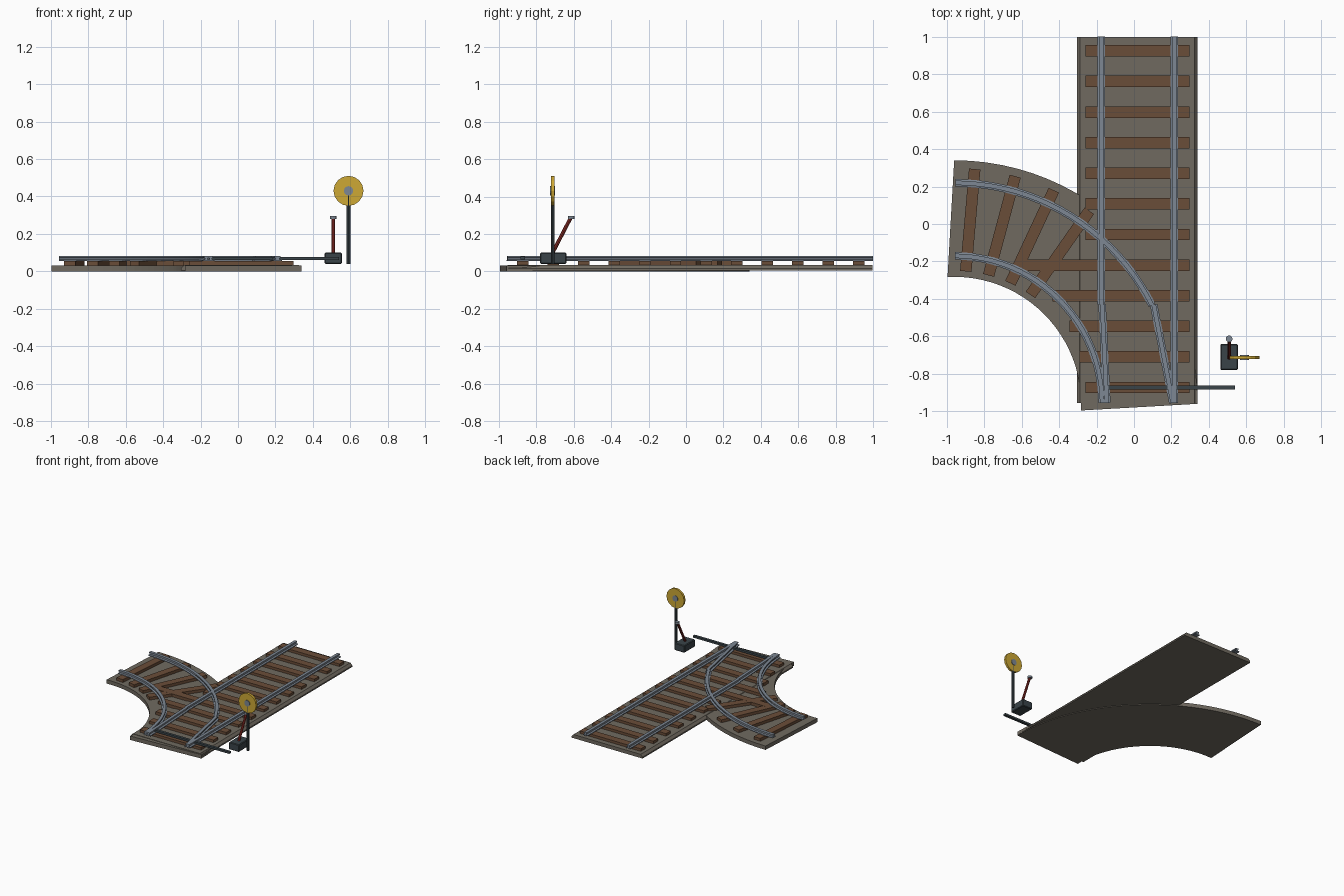
import bpy, bmesh, math
from mathutils import Vector

if "Cube" in bpy.data.objects:
    bpy.data.objects.remove(bpy.data.objects["Cube"])


def material(name, hex_code):
    srgb = [int(hex_code[i:i + 2], 16) / 255 for i in (0, 2, 4)]
    col = [c / 12.92 if c < 0.04 else ((c + 0.055) / 1.055) ** 2.4 for c in srgb] + [1]
    m = bpy.data.materials.new(name)
    m.use_nodes = True
    m.diffuse_color = col
    m.node_tree.nodes["Principled BSDF"].inputs["Base Color"].default_value = col
    return m


GRAVEL = material("gravel", "706a60")
WOOD = material("brown_wood", "6a4d38")
STEEL = material("rail_steel", "7d8793")
IRON = material("dark_iron", "3a4449")
YELLOW = material("signal_yellow", "cda835")
RED = material("lever_red", "8c2d27")

CENTRE = Vector((-0.96, -0.96, 0))   # centre of the curved branch
GAUGE = (0.79, 1.18)                 # radii of the two curved rails


def finish(name, bm, mat):
    bmesh.ops.recalc_face_normals(bm, faces=bm.faces)
    me = bpy.data.meshes.new(name)
    bm.to_mesh(me)
    bm.free()
    me.materials.append(mat)
    ob = bpy.data.objects.new(name, me)
    bpy.context.collection.objects.link(ob)
    return ob


def polar(radius, degrees):
    a = math.radians(degrees)
    return CENTRE + Vector((math.cos(a), math.sin(a), 0)) * radius


def arc(radius, start, end, steps):
    return [polar(radius, start + (end - start) * i / steps) for i in range(steps + 1)]


def sweep(name, path, profile, mat):
    """Carry a closed (side, height) profile along a level path."""
    bm = bmesh.new()
    rings = []
    for i, p in enumerate(path):
        d = (path[min(i + 1, len(path) - 1)] - path[max(i - 1, 0)]).normalized()
        side = Vector((d.y, -d.x, 0))
        rings.append([bm.verts.new(p + side * s + Vector((0, 0, z))) for s, z in profile])
    n = len(profile)
    for a, b in zip(rings, rings[1:]):
        for j in range(n):
            k = (j + 1) % n
            bm.faces.new((a[j], a[k], b[k], b[j]))
    bm.faces.new(rings[0])
    bm.faces.new(rings[-1])
    return finish(name, bm, mat)


def box(name, centre, size, mat, turn=0):
    bm = bmesh.new()
    bmesh.ops.create_cube(bm, size=1)
    bmesh.ops.scale(bm, vec=size, verts=bm.verts)
    ob = finish(name, bm, mat)
    ob.location = centre
    ob.rotation_euler.z = math.radians(turn)
    return ob


def rod(name, start, end, radius, mat, sides=12):
    a, b = Vector(start), Vector(end)
    bm = bmesh.new()
    bmesh.ops.create_cone(bm, cap_ends=True, segments=sides, radius1=radius,
                          radius2=radius, depth=(b - a).length)
    ob = finish(name, bm, mat)
    ob.location = (a + b) / 2
    ob.rotation_euler = (b - a).to_track_quat('Z', 'Y').to_euler()
    return ob


# Gravel beds: straight one with sloped shoulders, curved one as a flat slab
shoulders = [(-0.322, 0.005), (0.322, 0.005), (0.322, 0.016), (0.305, 0.035), (-0.305, 0.035),
             (-0.322, 0.016)]
sweep("straight_bed", [Vector((0.018, -0.955, 0)), Vector((0.018, 0.998, 0))], shoulders, GRAVEL)

bm = bmesh.new()
inner = arc(0.678, -3, 93, 24)
outer = arc(1.30, 0, 90, 24)
verts = [bm.verts.new(p) for p in inner + outer[::-1]]
slab = bm.faces.new(verts)
top = bmesh.ops.extrude_face_region(bm, geom=[slab])["geom"]
bmesh.ops.translate(bm, vec=(0, 0, 0.032), verts=[v for v in top if isinstance(v, bmesh.types.BMVert)])
finish("curved_bed", bm, GRAVEL)

# Sleepers: the ones near the switch reach out under the branch
long_ends = {1: -0.29, 2: -0.345, 3: -0.435, 4: -0.6}
for i in range(12):
    left, right = long_ends.get(i, -0.258), 0.296
    box(f"straight_sleeper_{i + 1}", ((left + right) / 2, -0.873 + 0.1634 * i, 0.043),
        (right - left, 0.061, 0.026), WOOD)
for i, angle in enumerate((55, 65, 75, 85)):
    p = polar(0.984, angle)
    box(f"curved_sleeper_{i + 1}", (p.x, p.y, 0.0425), (0.548, 0.061, 0.026), WOOD, angle)

# Rails with foot, web and head
half = [(0.02, 0.055), (0.02, 0.061), (0.007, 0.064), (0.007, 0.071), (0.012, 0.073), (0.012, 0.082)]
RAIL = half + [(-s, z) for s, z in reversed(half)]


def straight_rail(name, start, end):
    sweep(name, [Vector((*start, 0)), Vector((*end, 0))], RAIL, STEEL)


straight_rail("right_straight_rail", (0.214, -0.955), (0.214, 1))
straight_rail("left_straight_rail", (-0.175, -0.43), (-0.175, 1))
straight_rail("left_switch_blade", (-0.145, -0.955), (-0.17, -0.43))
straight_rail("right_switch_blade", (0.207, -0.955), (0.105, -0.43))
sweep("inner_curved_rail", arc(GAUGE[0], 0.3, 89.7, 24), RAIL, STEEL)
sweep("outer_curved_rail", arc(GAUGE[1], 26.5, 89.7, 20), RAIL, STEEL)

# Throw bar joining the blades to the lever stand
box("throw_bar", (0.2, -0.873, 0.07), (0.68, 0.022, 0.016), IRON)

# Lever stand
stand = box("lever_stand", (0.508, -0.71, 0.07), (0.092, 0.14, 0.06), IRON)
bevel = stand.modifiers.new("soft_edges", 'BEVEL')
bevel.width = 0.005
bevel.segments = 1
rod("lever", (0.508, -0.718, 0.09), (0.508, -0.617, 0.285), 0.01, RED, 8)
rod("lever_knob", (0.508, -0.613, 0.28), (0.508, -0.613, 0.296), 0.018, STEEL)

# Signal post and round target
rod("signal_post", (0.59, -0.713, 0.04), (0.59, -0.713, 0.44), 0.01, IRON, 8)
rod("signal_disc", (0.59, -0.722, 0.43), (0.59, -0.704, 0.43), 0.08, YELLOW, 16)
rod("signal_hub", (0.59, -0.726, 0.43), (0.59, -0.700, 0.43), 0.025, STEEL)
